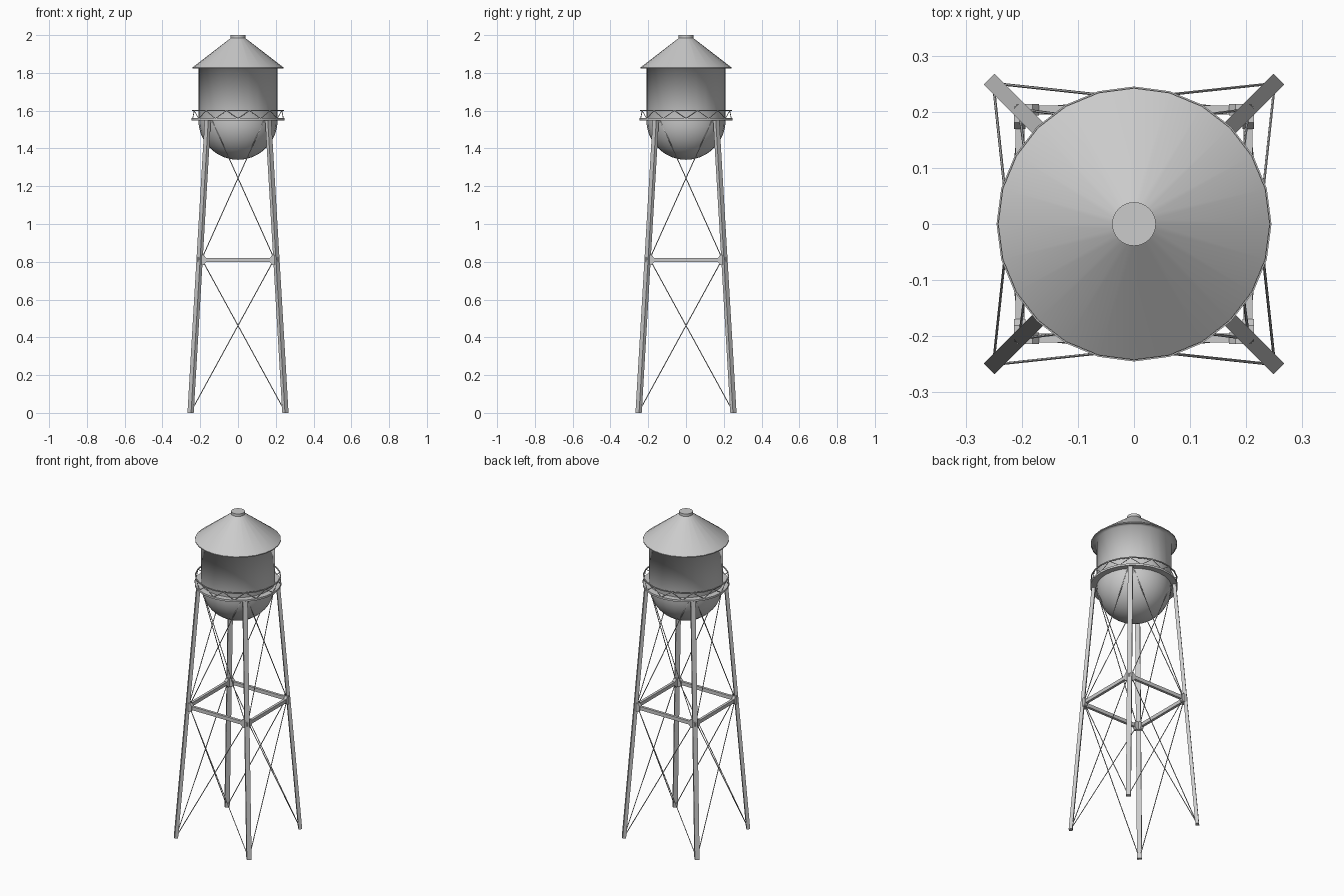
import bpy, bmesh, math
from mathutils import Vector

if "Cube" in bpy.data.objects:
    bpy.data.objects.remove(bpy.data.objects["Cube"])

SIDES = 24
grey = bpy.data.materials.new("painted grey steel")
grey.diffuse_color = (0.6, 0.6, 0.6, 1)
grey.use_nodes = True
grey.node_tree.nodes["Principled BSDF"].inputs["Base Color"].default_value = grey.diffuse_color


def finish(name, bm, angle=None):
    """Turn a bmesh into an object; angle=None keeps flat faces."""
    bmesh.ops.recalc_face_normals(bm, faces=bm.faces)
    mesh = bpy.data.meshes.new(name)
    bm.to_mesh(mesh)
    bm.free()
    ob = bpy.data.objects.new(name, mesh)
    bpy.context.collection.objects.link(ob)
    mesh.materials.append(grey)
    if angle is not None:
        bpy.ops.object.select_all(action='DESELECT')
        ob.select_set(True)
        bpy.context.view_layer.objects.active = ob
        bpy.ops.object.shade_smooth_by_angle(angle=math.radians(angle))
    return ob


def lathe(name, profile, angle, closed=False):
    """Spin an (r, z) profile round the z axis; r = 0 becomes a pole."""
    bm = bmesh.new()
    rings = []
    for r, z in profile:
        if r == 0:
            rings.append([bm.verts.new((0, 0, z))] * SIDES)
        else:
            rings.append([bm.verts.new((r * math.cos(2 * math.pi * i / SIDES),
                                        r * math.sin(2 * math.pi * i / SIDES), z))
                          for i in range(SIDES)])
    pairs = list(zip(rings, rings[1:])) + ([(rings[-1], rings[0])] if closed else [])
    for a, b in pairs:
        for i in range(SIDES):
            j = (i + 1) % SIDES
            face = list(dict.fromkeys((a[i], a[j], b[j], b[i])))
            bm.faces.new(face)
    return finish(name, bm, angle)


def add_prism(bm, p, q, u, v, n=4):
    """Prism from p to q; u and v are the half-extents of its section."""
    if n == 4:
        offs = [u + v, v - u, -u - v, u - v]
    else:
        offs = [u * math.cos(2 * math.pi * (i + .5) / n) + v * math.sin(2 * math.pi * (i + .5) / n)
                for i in range(n)]
    a = [bm.verts.new(p + o) for o in offs]
    b = [bm.verts.new(q + o) for o in offs]
    bm.faces.new(a)
    bm.faces.new(b)
    for i in range(n):
        j = (i + 1) % n
        bm.faces.new((a[i], a[j], b[j], b[i]))


def add_rod(bm, p, q, r, n=6):
    d = (q - p).normalized()
    u = d.orthogonal().normalized()
    add_prism(bm, p, q, u * r, d.cross(u) * r, n)


# Tank: soffit, straight wall and round bottom, smoothed as one skin
R, EQ = 0.21, 1.55
tank = [(0.238, 1.825), (R, 1.825)]
tank += [(R * math.cos(math.pi / 2 * k / 9), EQ - R * math.sin(math.pi / 2 * k / 9)) for k in range(9)]
lathe("tank", tank + [(0, EQ - R)], 180)

# Conical roof with thin rim, and its cap
lathe("roof", [(0.238, 1.822), (0.242, 1.822), (0.242, 1.828), (0.034, 1.988)], 30)
lathe("roof_cap", [(0, 1.984), (0.039, 1.984), (0.039, 2.0), (0, 2.0)], 30)

# Walkway deck and handrail
lathe("walkway_deck", [(0.205, 1.548), (0.245, 1.548), (0.245, 1.56), (0.205, 1.56)], 30, True)
lathe("handrail", [(0.237, 1.598), (0.243, 1.598), (0.243, 1.604), (0.237, 1.604)], 30, True)

# Zigzag lattice under the handrail
bm = bmesh.new()
pts = [Vector((0.24 * math.cos(2 * math.pi * i / SIDES), 0.24 * math.sin(2 * math.pi * i / SIDES),
               1.60 if i % 2 else 1.558)) for i in range(SIDES)]
for i in range(SIDES):
    add_rod(bm, pts[i], pts[(i + 1) % SIDES], 0.002, 5)
finish("railing_lattice", bm)

# Four leaning legs
LEG_BOTTOM, LEG_TOP, TOP_Z, MID_Z = 0.251, 0.160, 1.55, 0.81


def leg_at(z):
    return LEG_BOTTOM + (LEG_TOP - LEG_BOTTOM) * z / TOP_Z


for sx, sy, label in ((1, 1, "back_right"), (-1, 1, "back_left"),
                      (-1, -1, "front_left"), (1, -1, "front_right")):
    bm = bmesh.new()
    radial = Vector((sx, sy, 0)).normalized()
    tangent = Vector((-sy, sx, 0)).normalized()
    add_prism(bm, Vector((sx * LEG_BOTTOM, sy * LEG_BOTTOM, 0)),
              Vector((sx * LEG_TOP, sy * LEG_TOP, TOP_Z)), radial * 0.010, tangent * 0.0135)
    finish(label + "_leg", bm)

# Each side of the tower: strut, joint plates and crossed tie rods
up = Vector((0, 0, 1))
mid = leg_at(MID_Z)
for k, label in enumerate(("front", "right", "back", "left")):
    a = k * math.pi / 2
    along = Vector((math.cos(a), math.sin(a), 0))
    out = Vector((math.sin(a), -math.cos(a), 0))

    def at(x, z):
        return along * x + out * leg_at(z) + up * z

    bm = bmesh.new()
    add_prism(bm, at(-mid + 0.01, MID_Z), at(mid - 0.01, MID_Z), out * 0.008, up * 0.011)
    finish(label + "_strut", bm)

    bm = bmesh.new()
    for s in (-1, 1):
        c = at(s * (mid - 0.014), MID_Z)
        add_prism(bm, c - out * 0.010, c + out * 0.010, along * 0.022, up * 0.028, 8)
    finish(label + "_joint_plates", bm)

    bm = bmesh.new()
    for s in (-1, 1):
        add_rod(bm, at(-s * 0.246, 0.012), at(s * 0.190, 0.81), 0.0025)
        add_rod(bm, at(-s * 0.190, 0.82), at(s * 0.138, 1.55), 0.0025)
    finish(label + "_tie_rods", bm)
